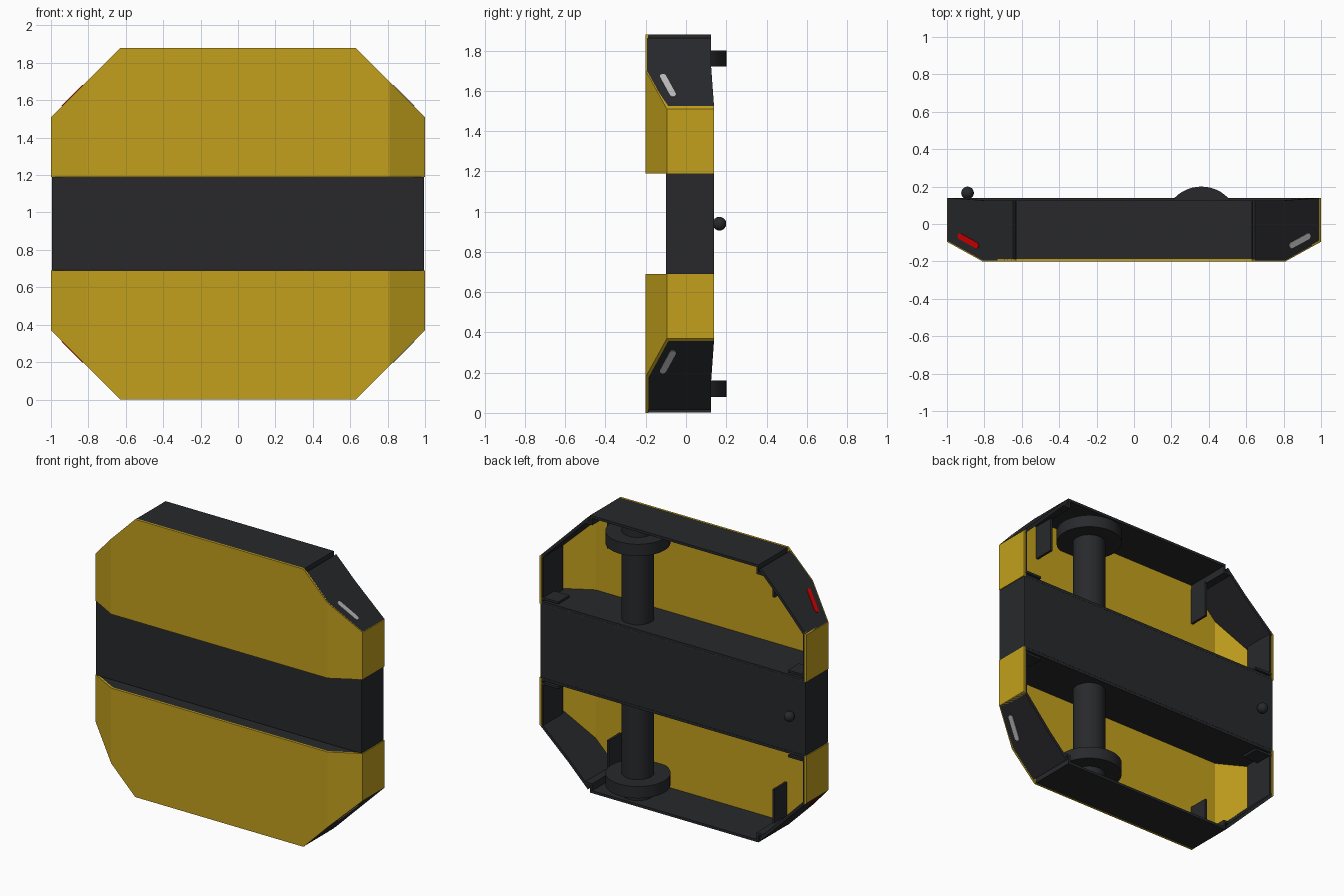
import bpy, bmesh, math
from mathutils import Vector

if "Cube" in bpy.data.objects:
    bpy.data.objects.remove(bpy.data.objects["Cube"])

H = 1.88


def material(name, rgb):
    m = bpy.data.materials.new(name)
    m.diffuse_color = (*rgb, 1)
    m.use_nodes = True
    m.node_tree.nodes["Principled BSDF"].inputs["Base Color"].default_value = m.diffuse_color
    return m


DARK = material("dark_metal", (0.021, 0.022, 0.025))
YELLOW = material("yellow_paint", (0.54, 0.35, 0.012))
RED = material("red_light", (0.65, 0.0, 0.0))
PALE = material("pale_light", (0.5, 0.5, 0.5))


def finish(bm, name, mat, smooth=False):
    bmesh.ops.recalc_face_normals(bm, faces=bm.faces)
    me = bpy.data.meshes.new(name)
    bm.to_mesh(me)
    bm.free()
    me.materials.append(mat)
    ob = bpy.data.objects.new(name, me)
    bpy.context.collection.objects.link(ob)
    if smooth:
        bpy.context.view_layer.objects.active = ob
        ob.select_set(True)
        bpy.ops.object.shade_smooth_by_angle(angle=math.radians(35))
        ob.select_set(False)
    return ob


def mirrored(p, sx, top):
    """Parts are described at lower right, then mirrored in x and about mid height."""
    return Vector((p[0] * sx, p[1], H - p[2] if top else p[2]))


def prism(name, pts, offset, mat, sx=1, top=False):
    bm = bmesh.new()
    a = [bm.verts.new(mirrored(p, sx, top)) for p in pts]
    b = [bm.verts.new(mirrored(Vector(p) + Vector(offset), sx, top)) for p in pts]
    bm.faces.new(a)
    bm.faces.new(b[::-1])
    n = len(a)
    for i in range(n):
        bm.faces.new((a[i], a[(i + 1) % n], b[(i + 1) % n], b[i]))
    return finish(bm, name, mat)


def box(name, lo, hi, mat, sx=1, top=False):
    (x0, y0, z0), (x1, y1, z1) = lo, hi
    return prism(name, [(x0, y0, z0), (x1, y0, z0), (x1, y1, z0), (x0, y1, z0)],
                 (0, 0, z1 - z0), mat, sx, top)


def cylinder(name, r, z0, z1, x, y):
    bm = bmesh.new()
    bmesh.ops.create_cone(bm, cap_ends=True, segments=48, radius1=r, radius2=r, depth=z1 - z0)
    bmesh.ops.translate(bm, verts=bm.verts, vec=(x, y, (z0 + z1) / 2))
    return finish(bm, name, DARK, True)


def shell(name, top):
    """Bent sheet extruded upwards, its corners cut at 45 degrees."""
    t = 0.014
    half = [(1, 0.14), (1, -0.095), (0.81, -0.2)]
    inner = [(0.81 - t / 4, -0.2 + t), (1 - t, -0.095 + t / 2), (1 - t, 0.14)]
    prof = half + [(-x, y) for x, y in half[::-1]] + [(-x, y) for x, y in inner[::-1]] + inner
    bm = bmesh.new()
    a = [bm.verts.new(mirrored((x, y, 0), 1, top)) for x, y in prof]
    b = [bm.verts.new(mirrored((x, y, 0.69), 1, top)) for x, y in prof]
    n = len(prof)
    for i in range(n):
        j = (i + 1) % n
        bm.faces.new((a[i], a[j], b[j], b[i]))
    for k in range(n // 2 - 1):
        for r in (a, b):
            bm.faces.new((r[k], r[k + 1], r[n - 2 - k], r[n - 1 - k]))
    for s in (-1, 1):
        res = bmesh.ops.bisect_plane(
            bm, geom=bm.verts[:] + bm.edges[:] + bm.faces[:], clear_outer=True,
            plane_co=mirrored((0.63, 0, 0), s, top), plane_no=(s, 0, 1 if top else -1))
        edges = [e for e in bm.edges if e.is_boundary]
        bmesh.ops.holes_fill(bm, edges=edges, sides=0)
    return finish(bm, name, YELLOW)


for top in (False, True):
    tag = "upper" if top else "lower"
    shell(tag + "_yellow_shell", top)

    # rim plate closing the flat end
    box(tag + "_rim_plate", (-0.63, -0.187, 0.001), (0.63, 0.125, 0.018), DARK, 1, top)

    # ledge between shell and middle band
    prism(tag + "_band_ledge",
          [(-0.985, 0.138, 0.672), (-0.985, -0.087, 0.672), (-0.807, -0.187, 0.672),
           (0.807, -0.187, 0.672), (0.985, -0.087, 0.672), (0.985, 0.138, 0.672)],
          (0, 0, 0.017), DARK, 1, top)

    # column flange
    z0, z1 = (H - 0.16, H - 0.08) if top else (0.08, 0.16)
    cylinder(tag + "_column_flange", 0.2, z0, z1, 0.36, 0.0)

    for sx in (1, -1):
        side = tag + ("_right" if sx > 0 else "_left")
        # diagonal corner plate
        prism(side + "_corner_plate",
              [(0.648, -0.194, 0.018), (0.81, -0.194, 0.18), (0.998, -0.09, 0.368),
               (0.998, 0.14, 0.368), (0.79, 0.125, 0.16), (0.648, 0.125, 0.018)],
              (-0.014, 0, 0.014), DARK, sx, top)
        # folded lip, inner flange and tall bracket at the rim end
        box(side + "_rim_lip", (0.615, -0.187, 0.01), (0.63, 0.125, 0.06), DARK, sx, top)
        box(side + "_lip_flange", (0.615, -0.187, 0.05), (0.68, 0.125, 0.065), DARK, sx, top)
        box(side + "_bracket", (0.612, -0.185, 0.05), (0.628, -0.05, 0.29), DARK, sx, top)
        # inner side lining with a small foot tab
        box(side + "_side_lining", (0.972, -0.075, 0.36), (0.985, 0.135, 0.68), DARK, sx, top)
        box(side + "_side_tab", (0.86, 0.02, 0.645), (0.985, 0.138, 0.66), DARK, sx, top)

        # marker light, a rounded bar lying on the corner plate
        c = Vector((0.885, -0.09, 0.255))
        u = Vector((0.11, 0.06, 0.11)).normalized()
        nrm = Vector((1, 0, -1)).normalized()
        w = u.cross(nrm)
        pts = []
        for k in range(14):
            half, i = divmod(k, 7)
            ang = -math.pi / 2 + math.pi * i / 6 + math.pi * half
            shift = 0.068 if half == 0 else -0.068
            pts.append(c + u * (shift + 0.016 * math.cos(ang)) + w * 0.016 * math.sin(ang)
                       - nrm * 0.006)
        prism(side + "_marker_light", pts, nrm * 0.01, PALE if sx > 0 else RED, sx, top)

# middle band
band = box("middle_band", (-0.995, -0.1, 0.688), (0.995, 0.14, 1.192), DARK)
bev = band.modifiers.new("bevel", "BEVEL")
bev.width, bev.segments = 0.006, 2

# upright column
cylinder("column", 0.1, 0.015, H - 0.015, 0.36, 0.0)

# round knob on the back
bm = bmesh.new()
bmesh.ops.create_uvsphere(bm, u_segments=24, v_segments=16, radius=0.034)
bmesh.ops.translate(bm, verts=bm.verts, vec=(-0.89, 0.166, 0.94))
finish(bm, "knob", DARK, True)
